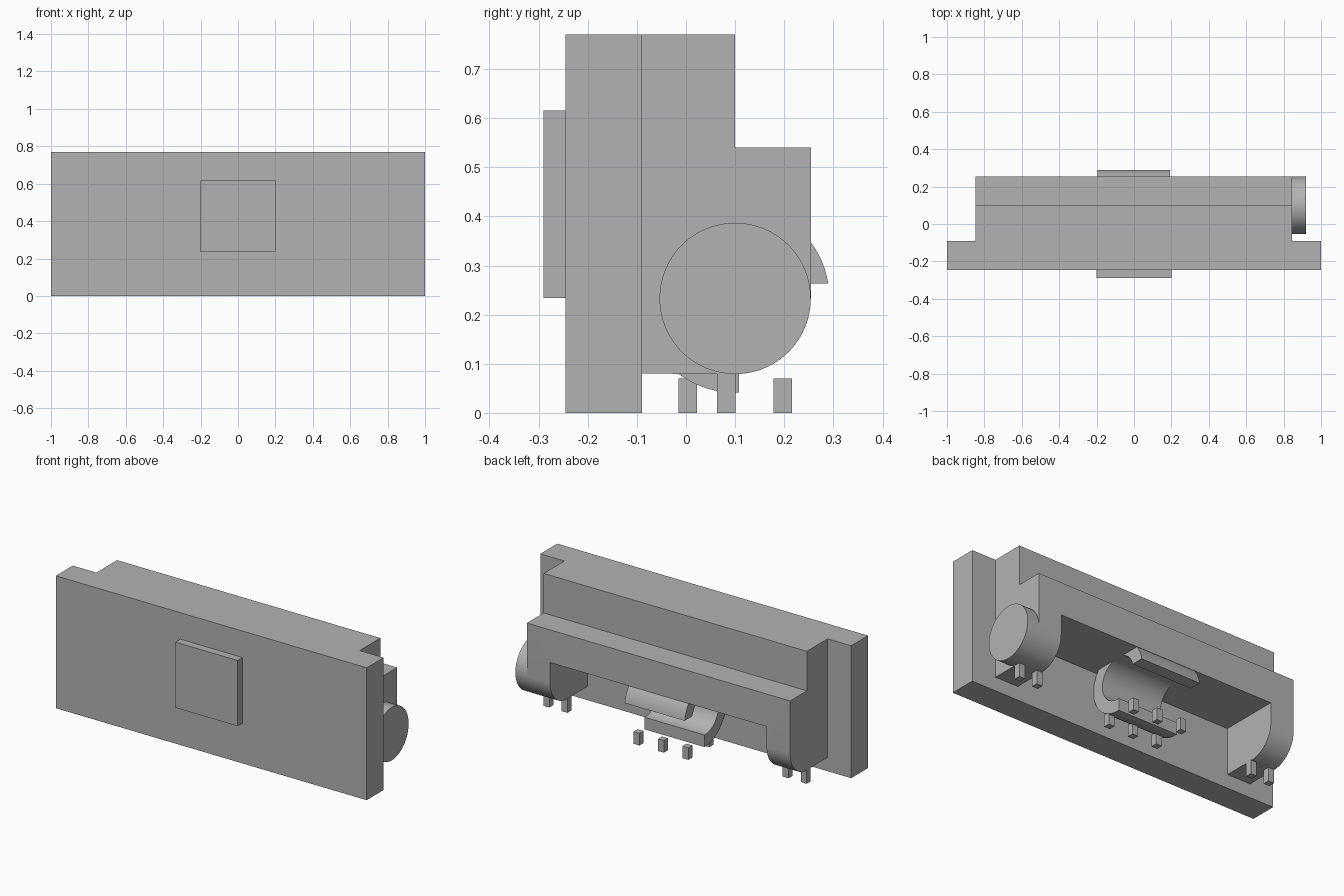
import bpy, bmesh, math

if "Cube" in bpy.data.objects:
    bpy.data.objects.remove(bpy.data.objects["Cube"])

grey = bpy.data.materials.new("plain_grey")
grey.diffuse_color = (0.45, 0.45, 0.45, 1)
grey.use_nodes = True
grey.node_tree.nodes["Principled BSDF"].inputs["Base Color"].default_value = grey.diffuse_color

CY, CZ = 0.10, 0.233   # shared axis of the round parts


def extrude_x(name, profile, x0, x1, smooth=False):
    """Extrude a (y, z) outline along x."""
    bm = bmesh.new()
    face = bm.faces.new([bm.verts.new((x0, y, z)) for y, z in profile])
    ext = bmesh.ops.extrude_face_region(bm, geom=[face])["geom"]
    moved = [g for g in ext if isinstance(g, bmesh.types.BMVert)]
    bmesh.ops.translate(bm, vec=(x1 - x0, 0, 0), verts=moved)
    bmesh.ops.recalc_face_normals(bm, faces=bm.faces)
    me = bpy.data.meshes.new(name)
    bm.to_mesh(me)
    bm.free()
    me.materials.append(grey)
    ob = bpy.data.objects.new(name, me)
    bpy.context.collection.objects.link(ob)
    if smooth:
        bpy.ops.object.select_all(action='DESELECT')
        ob.select_set(True)
        bpy.context.view_layer.objects.active = ob
        bpy.ops.object.shade_smooth_by_angle(angle=math.radians(30))
    return ob


def box(name, x0, x1, y0, y1, z0, z1):
    return extrude_x(name, [(y0, z0), (y1, z0), (y1, z1), (y0, z1)], x0, x1)


def arc(radius, a0, a1, steps):
    """Points on an arc around the shared axis."""
    return [(CY + radius * math.cos(a0 + (a1 - a0) * i / steps),
             CZ + radius * math.sin(a0 + (a1 - a0) * i / steps))
            for i in range(steps + 1)]


# front plate and its raised square
box("front_plate", -1, 1, -0.245, -0.09, 0, 0.77)
box("front_square", -0.2, 0.2, -0.29, -0.245, 0.234, 0.616)

# stepped housing with rounded lower back edge, hollowed between the two legs
outline = [(-0.09, 0.08)] + arc(0.154, -math.pi / 2, 0, 24) + [
    (0.254, 0.54), (0.10, 0.54), (0.10, 0.77), (-0.09, 0.77)]
housing = extrude_x("housing", outline, -0.848, 0.846, smooth=True)
cutter = box("cavity_cutter", -0.697, 0.697, -0.2, 0.4, -0.1, 0.35)
cutter.hide_render = True
cutter.hide_viewport = True
cut = housing.modifiers.new("cavity", 'BOOLEAN')
cut.operation = 'DIFFERENCE'
cut.solver = 'EXACT'
cut.object = cutter

# round knob on the right end
extrude_x("end_knob", arc(0.154, 0, 2 * math.pi, 64)[:-1], 0.846, 0.92, smooth=True)

# open ring in the cavity, its gap cut square at the lower back
R_OUT, R_IN = 0.192, 0.122
outer = arc(R_OUT, math.asin(0.03 / R_OUT), 1.5 * math.pi + math.asin(0.008 / R_OUT), 56)
inner = arc(R_IN, 1.5 * math.pi + math.asin(0.008 / R_IN), math.asin(0.03 / R_IN), 56)
extrude_x("open_ring", outer + inner, -0.194, 0.192, smooth=True)


def pin(name, x, y, top):
    h = 0.0188
    box(name, x - h, x + h, y - h, y + h, 0, top)


# two rows of pins below the ring
for y in (0.004, 0.197):
    for i in (-1, 0, 1):
        pin("ring_pin", 0.01 + i * 0.157, y, 0.07)

# pairs of pins below the legs
for side in (-1, 1):
    for x in (0.712, 0.828):
        pin("leg_pin", side * x, 0.082, 0.082)
